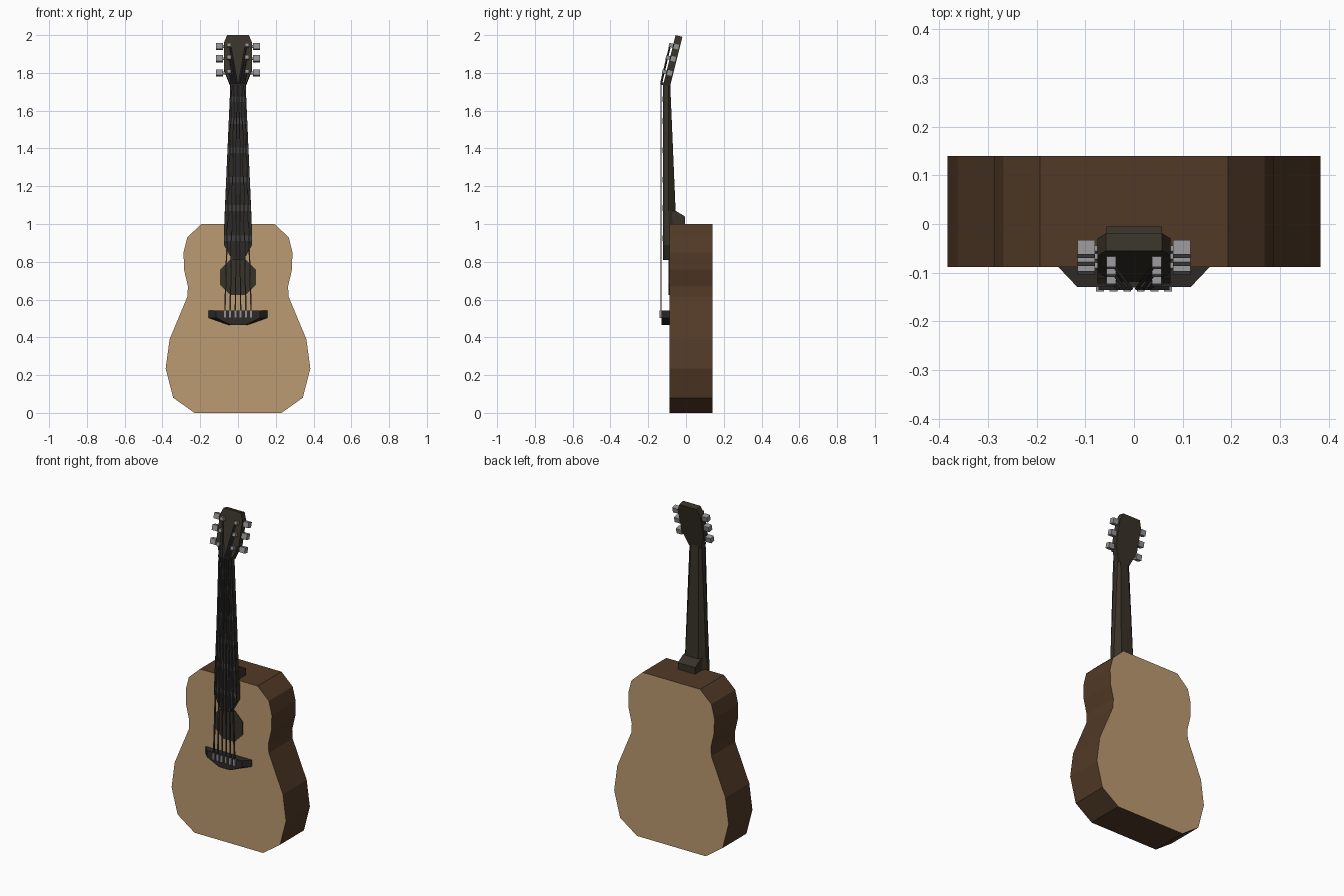
import bpy, bmesh, math
from mathutils import Vector, Matrix

if "Cube" in bpy.data.objects:
    bpy.data.objects.remove(bpy.data.objects["Cube"])


def mat(name, rgb):
    m = bpy.data.materials.new(name)
    m.diffuse_color = (*rgb, 1)
    m.use_nodes = True
    m.node_tree.nodes["Principled BSDF"].inputs["Base Color"].default_value = m.diffuse_color
    return m


TAN = mat("pale spruce", (0.50, 0.325, 0.165))
BROWN = mat("brown side wood", (0.085, 0.042, 0.02))
DARK = mat("dark neck wood", (0.040, 0.032, 0.021))
EBONY = mat("near black wood", (0.026, 0.023, 0.02))
STEEL = mat("grey metal", (0.29, 0.29, 0.30))
WIRE = mat("dark string metal", (0.05, 0.05, 0.055))

TILT = Matrix.Translation((0, -0.12, 1.74)) @ Matrix.Rotation(-math.atan(0.25), 4, 'X')


def loft(name, rings, *mats, xf=None):
    """Closed solid through rings that share one point count."""
    bm = bmesh.new()
    rs = [[bm.verts.new(p) for p in r] for r in rings]
    n = len(rs[0])
    for a, b in zip(rs, rs[1:]):
        for i in range(n):
            bm.faces.new((a[i], a[(i + 1) % n], b[(i + 1) % n], b[i]))
    bm.faces.new(rs[0])
    bm.faces.new(rs[-1])
    bmesh.ops.recalc_face_normals(bm, faces=bm.faces[:])
    if xf:
        bm.transform(xf)
    me = bpy.data.meshes.new(name)
    bm.to_mesh(me)
    bm.free()
    for m in mats:
        me.materials.append(m)
    ob = bpy.data.objects.new(name, me)
    bpy.context.collection.objects.link(ob)
    return ob


def mirrored(half):
    return half + [(-x, z) for x, z in reversed(half)]


def prism(name, pts, y0, y1, *mats, xf=None, sx=1.0):
    """Front outline (x, z) extruded from y0 to y1; sx narrows the y0 face."""
    return loft(name, [[(x * sx, y0, z) for x, z in pts], [(x, y1, z) for x, z in pts]], *mats, xf=xf)


def box(name, c, s, m, xf=None):
    x, y, z = (v / 2 for v in s)
    pts = [(c[0] - x, c[2] - z), (c[0] + x, c[2] - z), (c[0] + x, c[2] + z), (c[0] - x, c[2] + z)]
    return prism(name, pts, c[1] - y, c[1] + y, m, xf=xf)


def rod(name, a, b, r, m, sides=4):
    a, b = Vector(a), Vector(b)
    q = (b - a).to_track_quat('Z', 'Y')
    ring = [q @ Vector((r * math.cos(t), r * math.sin(t), 0))
            for t in (2 * math.pi * (i + 0.5) / sides for i in range(sides))]
    return loft(name, [[a + p for p in ring], [b + p for p in ring]], m)


# Body: pale front and back, brown sides
half = [(0.23, 0), (0.343, 0.08), (0.383, 0.235), (0.362, 0.39), (0.268, 0.615),
        (0.265, 0.67), (0.286, 0.76), (0.288, 0.85), (0.268, 0.93), (0.193, 1.0)]
body = prism("body", mirrored(half), -0.088, 0.14, TAN, BROWN)
for f in body.data.polygons:
    f.material_index = 0 if abs(f.normal.y) > 0.9 else 1

# Sound hole plate
hole = [(0.103 * math.cos(math.radians(22.5 + 45 * i)), 0.718 + 0.103 * math.sin(math.radians(22.5 + 45 * i)))
        for i in range(8)]
prism("sound_hole", hole, -0.092, -0.087, DARK)


# Neck with a bevelled back, tapering upwards
def neck_ring(w, back, z):
    return [(-w, -0.112, z), (w, -0.112, z), (w, -0.092, z), (w * 0.62, back, z),
            (-w * 0.62, back, z), (-w, -0.092, z)]


loft("neck", [neck_ring(0.073, -0.05, 0.99), neck_ring(0.07, -0.055, 1.07),
              neck_ring(0.04, -0.084, 1.75)], DARK)

# Heel block where the neck meets the body
side = [(-0.1, 0.99), (-0.005, 0.99), (-0.005, 1.04), (-0.055, 1.07), (-0.1, 1.07)]
loft("heel", [[(x, y, z) for y, z in side] for x in (-0.058, 0.058)], DARK)

# Fingerboard running over the body
prism("fingerboard", mirrored([(0.03, 0.81), (0.075, 0.89), (0.075, 0.94), (0.04, 1.745)]),
      -0.122, -0.111, EBONY)
prism("fingerboard_end", mirrored([(0.03, 0.81), (0.075, 0.89), (0.075, 0.94), (0.073, 1.0)]),
      -0.112, -0.087, DARK)
for z in (0.925, 1.085, 1.235, 1.39, 1.545, 1.66):
    w = 0.075 - (z - 0.94) * 0.0435
    box("fret", (0, -0.1225, z), (2 * w - 0.004, 0.005, 0.03), WIRE)
box("nut", (0, -0.123, 1.742), (0.082, 0.016, 0.014), EBONY)

# Headstock, leaning back
prism("headstock", mirrored([(0.04, -0.005), (0.075, 0.085), (0.075, 0.225), (0.058, 0.268)]),
      0, 0.037, DARK, xf=TILT)

# Bridge with narrowed front
prism("bridge", mirrored([(0.05, 0.465), (0.157, 0.503), (0.157, 0.543)]), -0.13, -0.087, EBONY, sx=0.74)

# Tuners, strings and string pins, three a side
for s in (-1, 1):
    for i, d in enumerate((0.066, 0.143, 0.21)):
        box("tuner_knob", (s * 0.098, 0.018, d), (0.036, 0.03, 0.032), STEEL, xf=TILT)
        box("tuner_shaft", (s * 0.076, 0.018, d), (0.02, 0.012, 0.012), STEEL, xf=TILT)
        box("tuner_post", (s * 0.047, -0.01, d), (0.02, 0.024, 0.02), STEEL, xf=TILT)
        k = (2.5 - i) / 2.5
        low, top = s * 0.07 * k, s * 0.033 * k
        rod("string", (low, -0.132, 0.52), (top, -0.132, 1.742), 0.005, WIRE)
        rod("string_end", (top, -0.132, 1.742), TILT @ Vector((s * 0.043, -0.015, d)), 0.005, WIRE)
        box("string_pin", (low, -0.131, 0.522), (0.016, 0.016, 0.04), STEEL)
